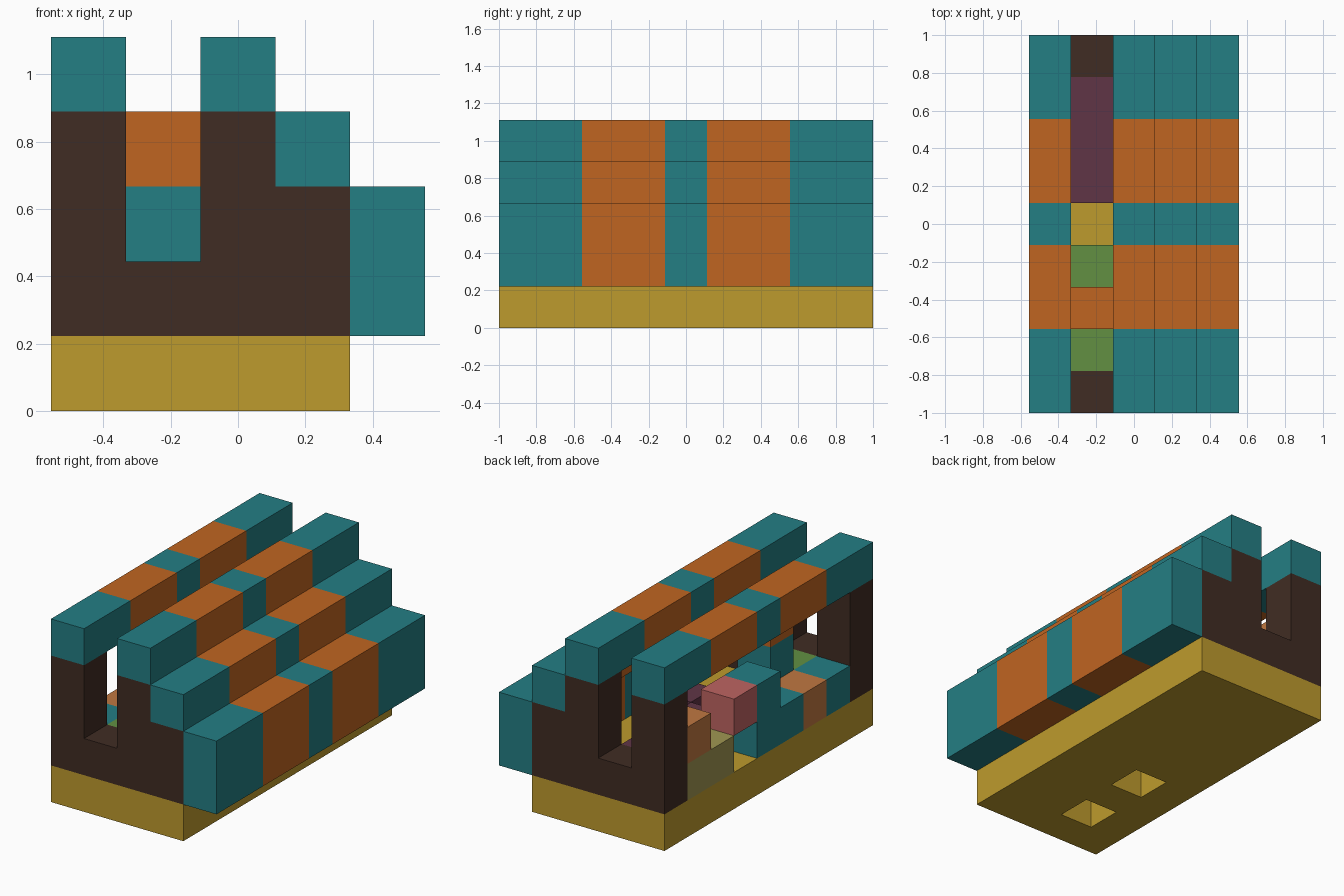
import bpy
import bmesh
from mathutils import Vector

cube = bpy.data.objects.get("Cube")
if cube:
    bpy.data.objects.remove(cube, do_unlink=True)

UNIT = 2 / 9          # edge of one block
ORIGIN = Vector((-2.5, -4.5, 0))


def linear(c):
    c /= 255
    return c / 12.92 if c <= 0.04045 else ((c + 0.055) / 1.055) ** 2.4


def material(name, *rgb):
    m = bpy.data.materials.new(name)
    m.use_nodes = True
    col = (*[linear(c) for c in rgb], 1)
    m.diffuse_color = col
    bsdf = next(n for n in m.node_tree.nodes if n.type == 'BSDF_PRINCIPLED')
    bsdf.inputs["Base Color"].default_value = col
    bsdf.inputs["Roughness"].default_value = 0.9
    return m


teal = material("teal", 36, 126, 132)
orange = material("orange", 192, 101, 33)
brown = material("dark brown", 64, 44, 35)
gold = material("gold", 190, 155, 45)
purple = material("purple", 96, 53, 70)
green = material("green", 98, 144, 66)
pink = material("pink", 190, 100, 98)
khaki = material("khaki", 160, 150, 82)
copper = material("copper", 192, 120, 65)

cells = {}            # block position -> (part name, material)


def fill(part, mat, xs, ys, zs):
    """Fill an inclusive range of blocks with one part."""
    for x in range(xs[0], xs[-1] + 1):
        for y in range(ys[0], ys[-1] + 1):
            for z in range(zs[0], zs[-1] + 1):
                cells[x, y, z] = (part, mat)


# Base slab with two square holes
fill("base", gold, (0, 3), (0, 8), (0,))
for y in (1, 3):
    del cells[1, y, 0]

# End walls, notched and stepped
for part, y in (("front_wall", 0), ("back_wall", 8)):
    fill(part, brown, (0,), (y,), (1, 3))
    fill(part, brown, (1,), (y,), (1,))
    fill(part, brown, (2,), (y,), (1, 3))
    fill(part, brown, (3,), (y,), (1, 2))

# Long beams over the hollow room, with two orange bands
for part, x, zs in (("open_side_beam", 0, (4,)), ("ridge_beam", 2, (4,)),
                    ("middle_step_beam", 3, (3,)), ("outer_step_beam", 4, (1, 2))):
    fill(part, teal, (x,), (0, 8), zs)
    for band in ((2, 3), (5, 6)):
        fill(part, orange, (x,), band, zs)

# Low counter along the open side
fill("counter", teal, (0,), (1,), (1,))
fill("counter", copper, (0,), (2,), (1,))
fill("counter", teal, (0,), (3, 4), (1,))
fill("counter", teal, (0,), (4,), (2,))

# Bench and stacked blocks near the back
fill("pink_block", pink, (0,), (5,), (2,))
fill("bench", khaki, (0,), (6, 7), (1,))
fill("copper_block", copper, (0,), (7,), (2,))

# Middle row inside the room
fill("green_blocks", green, (1,), (1,), (1,))
fill("green_blocks", green, (1,), (3,), (1,))
fill("post", teal, (1,), (2,), (1, 2))
fill("post", orange, (1,), (2,), (3,))
fill("rug", purple, (1,), (5, 7), (1,))
fill("rug", purple, (2,), (4,), (1,))


def build(part):
    """Make one object from the exposed sides of its blocks."""
    bm = bmesh.new()
    mats = []
    for cell, (name, mat) in cells.items():
        if name != part:
            continue
        if mat not in mats:
            mats.append(mat)
        centre = Vector(cell) + ORIGIN + Vector((0.5, 0.5, 0.5))
        for axis in range(3):
            for sign in (-1, 1):
                n = Vector((0, 0, 0))
                n[axis] = sign
                if tuple(int(a + b) for a, b in zip(cell, n)) in cells:
                    continue
                u = Vector((0, 0, 0))
                u[(axis + 1) % 3] = 0.5
                v = n.cross(u)
                mid = centre + n * 0.5
                corners = (mid - u - v, mid + u - v, mid + u + v, mid - u + v)
                face = bm.faces.new([bm.verts.new(p * UNIT) for p in corners])
                face.material_index = mats.index(mat)
    bmesh.ops.remove_doubles(bm, verts=bm.verts, dist=0.001)
    bmesh.ops.dissolve_limit(bm, angle_limit=0.01, verts=bm.verts,
                             edges=bm.edges, delimit={'MATERIAL'})
    mesh = bpy.data.meshes.new(part)
    bm.to_mesh(mesh)
    bm.free()
    for mat in mats:
        mesh.materials.append(mat)
    bpy.context.collection.objects.link(bpy.data.objects.new(part, mesh))


for part in dict.fromkeys(name for name, _ in cells.values()):
    build(part)
